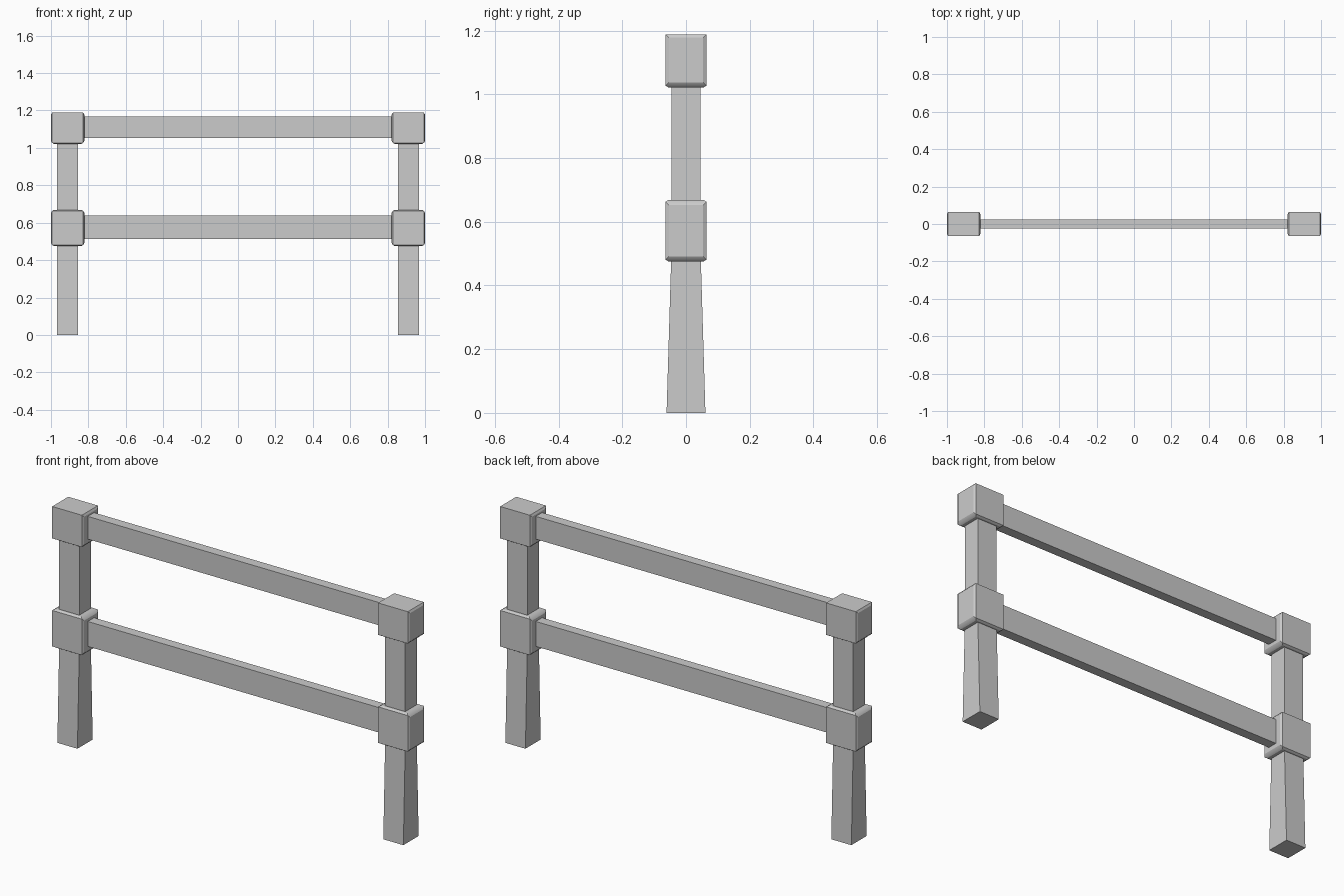
import bpy
import bmesh
from mathutils import Vector

if "Cube" in bpy.data.objects:
    bpy.data.objects.remove(bpy.data.objects["Cube"])

POST_X = 0.911


def finish(name, bm):
    mesh = bpy.data.meshes.new(name)
    bm.normal_update()
    bm.to_mesh(mesh)
    bm.free()
    obj = bpy.data.objects.new(name, mesh)
    bpy.context.collection.objects.link(obj)
    return obj


def box(x0, x1, half_y, z0, z1, half_y_bottom=None):
    """Box centred on y, optionally with a wider foot."""
    bm = bmesh.new()
    bmesh.ops.create_cube(bm, size=1)
    for v in bm.verts:
        top = v.co.z > 0
        hy = half_y if top or half_y_bottom is None else half_y_bottom
        v.co = Vector((x1 if v.co.x > 0 else x0,
                       hy if v.co.y > 0 else -hy,
                       z1 if top else z0))
    return bm


def joint_block(name, cx, z0, z1, raised_top):
    """Square joint whose side, bottom (and top) faces are slightly raised."""
    bm = box(cx - 0.083, cx + 0.083, 0.064, z0, z1)
    bm.normal_update()
    faces = [f for f in bm.faces
             if abs(f.normal.x) > 0.9 or f.normal.z < -0.9
             or (raised_top and f.normal.z > 0.9)]
    bmesh.ops.inset_individual(bm, faces=faces, thickness=0.014, depth=0.006)
    obj = finish(name, bm)
    bpy.ops.object.select_all(action='DESELECT')
    obj.select_set(True)
    bpy.context.view_layer.objects.active = obj
    bpy.ops.object.shade_smooth_by_angle(angle=0.52)


# Posts with their joint blocks, left and right
for side, s in (("left", -1), ("right", 1)):
    cx = s * POST_X
    finish(side + "_lower_post",
           box(cx - 0.056, cx + 0.056, 0.046, 0.0, 0.5, 0.061))
    finish(side + "_upper_post",
           box(cx - 0.056, cx + 0.056, 0.046, 0.64, 1.05))
    joint_block(side + "_lower_joint", cx, 0.481, 0.663, True)
    joint_block(side + "_upper_joint", cx, 1.027, 1.188, False)

# Horizontal rails
finish("lower_rail", box(-0.84, 0.84, 0.025, 0.512, 0.638))
finish("upper_rail", box(-0.84, 0.84, 0.025, 1.054, 1.169))
